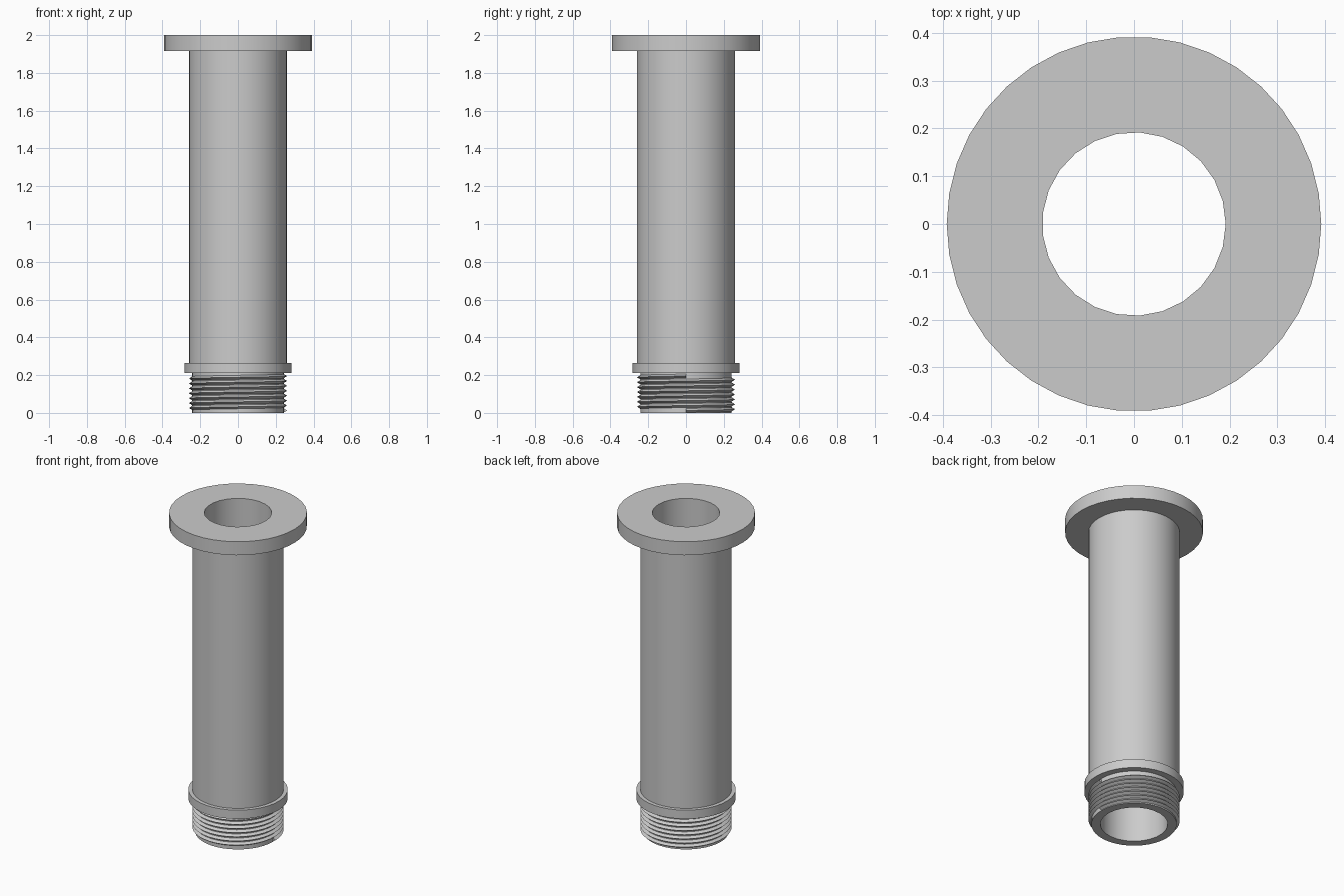
import bpy
import bmesh
from math import cos, sin, tau

cube = bpy.data.objects.get("Cube")
if cube:
    bpy.data.objects.remove(cube)

# Dimensions
BORE_R, SHAFT_R, COLLAR_R, FLANGE_R = 0.192, 0.26, 0.283, 0.392
ROOT_R = 0.243
COLLAR_Z, SHAFT_Z, FLANGE_Z, TOP_Z = 0.21, 0.265, 1.915, 2.0
SIDES, BORE_SIDES = 38, 25
PITCH, TURNS = 0.026, 7

steel = bpy.data.materials.new("grey_steel")
steel.use_nodes = True
GREY = (0.6, 0.6, 0.6, 1)
steel.diffuse_color = GREY
steel.node_tree.nodes["Principled BSDF"].inputs["Base Color"].default_value = GREY


def finish(name, bm):
    mesh = bpy.data.meshes.new(name)
    bm.to_mesh(mesh)
    bm.free()
    mesh.materials.append(steel)
    obj = bpy.data.objects.new(name, mesh)
    bpy.context.collection.objects.link(obj)
    bpy.ops.object.select_all(action="DESELECT")
    obj.select_set(True)
    bpy.context.view_layer.objects.active = obj
    bpy.ops.object.shade_smooth_by_angle()
    return obj


def ring(bm, radius, z, sides):
    verts = [bm.verts.new((radius * cos(tau * i / sides), radius * sin(tau * i / sides), z))
             for i in range(sides)]
    return verts, [bm.edges.new((verts[i - 1], verts[i])) for i in range(sides)]


def bridge(bm, low, high):
    n = len(low)
    for i in range(n):
        j = (i + 1) % n
        bm.faces.new((low[i], low[j], high[j], high[i]))


# Pipe body: one stepped outer profile, open bore, flat annular ends
bm = bmesh.new()
profile = [(ROOT_R, 0), (ROOT_R, COLLAR_Z), (COLLAR_R, COLLAR_Z), (COLLAR_R, SHAFT_Z),
           (SHAFT_R, SHAFT_Z), (SHAFT_R, FLANGE_Z), (FLANGE_R, FLANGE_Z), (FLANGE_R, TOP_Z)]
outer = [ring(bm, r, z, SIDES) for r, z in profile]
for low, high in zip(outer, outer[1:]):
    bridge(bm, low[0], high[0])
bore = [ring(bm, BORE_R, z, BORE_SIDES) for z in (0, TOP_Z)]
bridge(bm, bore[1][0], bore[0][0])
for rim, hole in ((outer[0], bore[0]), (outer[-1], bore[1])):
    bmesh.ops.triangle_fill(bm, edges=rim[1] + hole[1], use_beauty=True)
bmesh.ops.recalc_face_normals(bm, faces=bm.faces)
finish("flanged_pipe", bm)

# Screw thread: triangular ridge swept along a helix, with closed ends
bm = bmesh.new()
sections = []
for i in range(SIDES * TURNS + 1):
    a = tau * i / SIDES
    z = PITCH * i / SIDES
    sections.append([bm.verts.new((r * cos(a), r * sin(a), z + dz))
                     for r, dz in ((ROOT_R - 0.004, 0), (SHAFT_R, PITCH / 2),
                                   (ROOT_R - 0.004, PITCH))])
for s, t in zip(sections, sections[1:]):
    for k in range(2):
        bm.faces.new((s[k], t[k], t[k + 1], s[k + 1]))
bm.faces.new(sections[0])
bm.faces.new(reversed(sections[-1]))
finish("screw_thread", bm)
